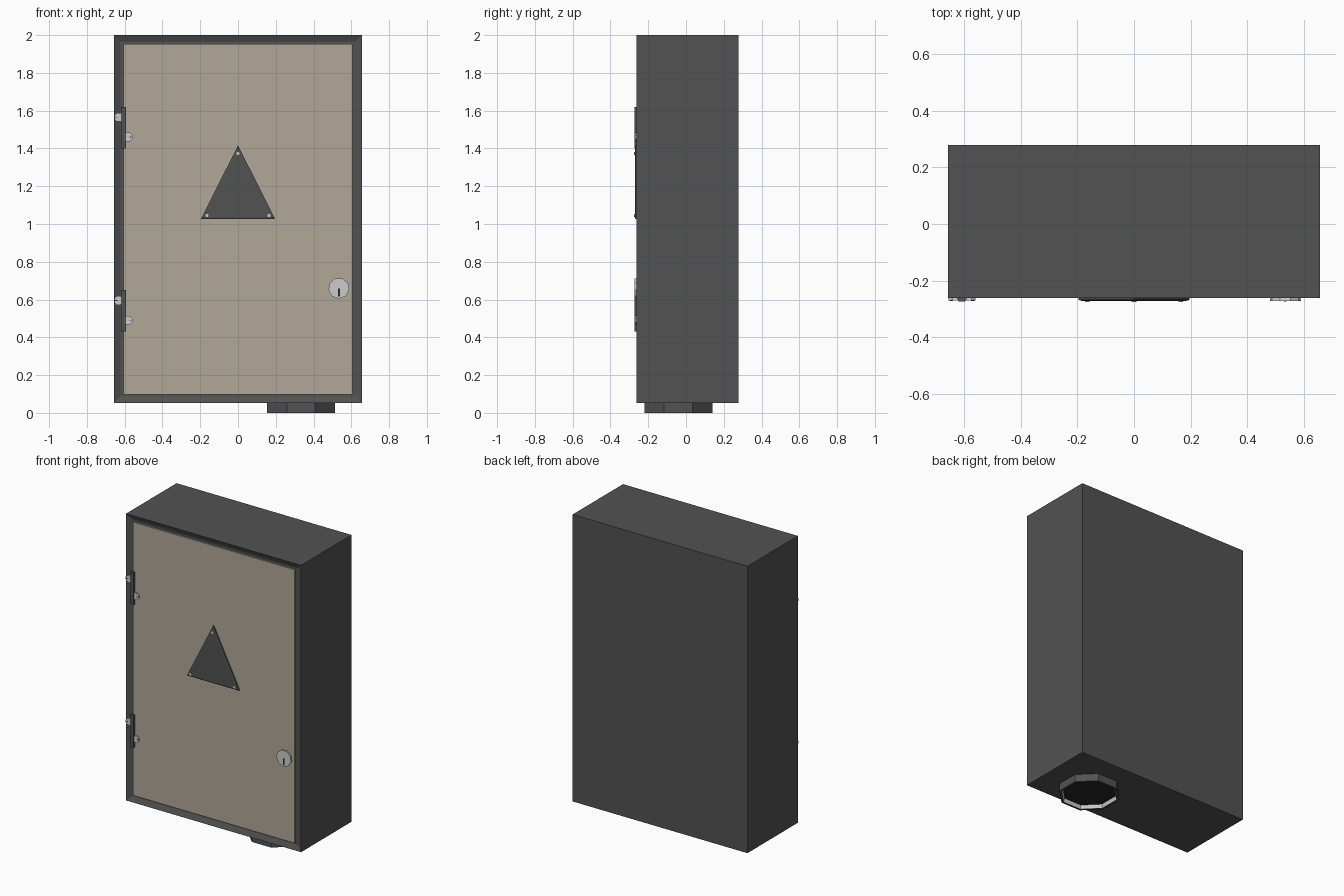
import bpy, bmesh, math
from mathutils import Matrix, Vector

if "Cube" in bpy.data.objects:
    bpy.data.objects.remove(bpy.data.objects["Cube"])


def material(name, rgb):
    m = bpy.data.materials.new(name)
    m.diffuse_color = (*rgb, 1)
    m.use_nodes = True
    m.node_tree.nodes["Principled BSDF"].inputs["Base Color"].default_value = m.diffuse_color
    return m


DARK = material("dark_metal", (0.085, 0.085, 0.085))
BLACK = material("black_slot", (0.02, 0.02, 0.02))
TAN = material("tan_paint", (0.44, 0.39, 0.31))
FRONT = -0.262


def finish(name, bm, mat=None):
    bmesh.ops.recalc_face_normals(bm, faces=bm.faces)
    me = bpy.data.meshes.new(name)
    bm.to_mesh(me)
    bm.free()
    ob = bpy.data.objects.new(name, me)
    bpy.context.collection.objects.link(ob)
    if mat:
        me.materials.append(mat)
    return ob


def box(name, x0, x1, y0, y1, z0, z1, mat=None):
    bm = bmesh.new()
    m = (Matrix.Translation(((x0 + x1) / 2, (y0 + y1) / 2, (z0 + z1) / 2))
         @ Matrix.Diagonal((x1 - x0, y1 - y0, z1 - z0, 1)))
    bmesh.ops.create_cube(bm, size=1, matrix=m)
    return finish(name, bm, mat)


def disc(name, x, z, r, y0, y1, sides, mat=None):
    # Disc whose axis points out of the door
    bm = bmesh.new()
    m = (Matrix.Translation((x, (y0 + y1) / 2, z)) @ Matrix.Rotation(math.pi / 2, 4, 'X')
         @ Matrix.Rotation(math.pi / sides, 4, 'Z'))
    bmesh.ops.create_cone(bm, cap_ends=True, segments=sides, radius1=r * 0.93,
                          radius2=r, depth=y1 - y0, matrix=m)
    return finish(name, bm, mat)


# Cabinet body with a shallow door recess
bm = bmesh.new()
bmesh.ops.create_cube(bm, size=1, matrix=Matrix.Translation((0, 0.0085, 1.026))
                      @ Matrix.Diagonal((1.314, 0.541, 1.948, 1)))
bm.faces.ensure_lookup_table()
front = min(bm.faces, key=lambda f: f.calc_center_median().y)
bmesh.ops.inset_region(bm, faces=[front], thickness=0.048)
for v in front.verts:
    v.co.y += 0.015
finish("cabinet_body", bm, DARK)

# Door panel
box("door", -0.607, 0.607, FRONT + 0.004, FRONT + 0.014, 0.098, 1.954, TAN)

# Triangular sign plate with a bevelled rim
bm = bmesh.new()
tri = [Vector((-0.196, 0, 1.027)), Vector((0.196, 0, 1.027)), Vector((0, 0, 1.416))]
mid = Vector((0, 0, 1.157))
rings = []
for y, s in ((FRONT + 0.005, 1), (FRONT - 0.006, 1), (FRONT - 0.009, 0.94)):
    rings.append([bm.verts.new(mid + (p - mid) * s + Vector((0, y, 0))) for p in tri])
for a, b in zip(rings, rings[1:]):
    for i in range(3):
        j = (i + 1) % 3
        bm.faces.new((a[i], a[j], b[j], b[i]))
bm.faces.new(rings[0])
bm.faces.new(rings[-1])
finish("sign_plate", bm, DARK)
for x, z in ((0, 1.373), (-0.165, 1.045), (0.165, 1.045)):
    disc("sign_screw", x, z, 0.009, FRONT - 0.014, FRONT - 0.005, 8)

# Hinges: pin strip and two offset bolts each
for z0 in (0.43, 1.40):
    box("hinge_strip", -0.619, -0.594, FRONT - 0.011, FRONT + 0.006, z0, z0 + 0.22, DARK)
    for x, z, side in ((-0.632, z0 + 0.165, -1), (-0.582, z0 + 0.06, 1)):
        disc("hinge_bolt", x, z, 0.025, FRONT - 0.008, FRONT + 0.006, 8)
        cx = x + side * 0.013
        box("bolt_slot", cx - 0.006, cx + 0.006, FRONT - 0.009, FRONT - 0.004,
            z - 0.002, z + 0.002, BLACK)

# Lock with keyhole
disc("lock", 0.534, 0.66, 0.056, FRONT - 0.010, FRONT + 0.006, 9)
box("keyhole", 0.529, 0.539, FRONT - 0.011, FRONT - 0.005, 0.615, 0.659, BLACK)


# Cable gland underneath: octagonal open collar and pale liner
def lathe(name, profile, mat=None, sides=8):
    bm = bmesh.new()
    rows = []
    for r, z in profile:
        rows.append([bm.verts.new((0.333 + r * math.cos(a), -0.041 + r * math.sin(a), z))
                     for a in [(i + 0.5) * math.tau / sides for i in range(sides)]])
    for a, b in zip(rows, rows[1:]):
        for i in range(sides):
            j = (i + 1) % sides
            bm.faces.new((a[i], a[j], b[j], b[i]))
    bm.faces.new(rows[-1])
    return finish(name, bm, mat)


R = 0.18 / math.cos(math.pi / 8)
lathe("gland_collar", [(R, 0.055), (R, 0.0), (R - 0.014, 0.0), (R - 0.014, 0.05)], DARK)
lathe("gland_liner", [(R - 0.015, 0.002), (R - 0.022, 0.028), (R - 0.024, 0.028)])
lathe("gland_cap", [(R - 0.022, 0.026), (R - 0.05, 0.027)], BLACK)
